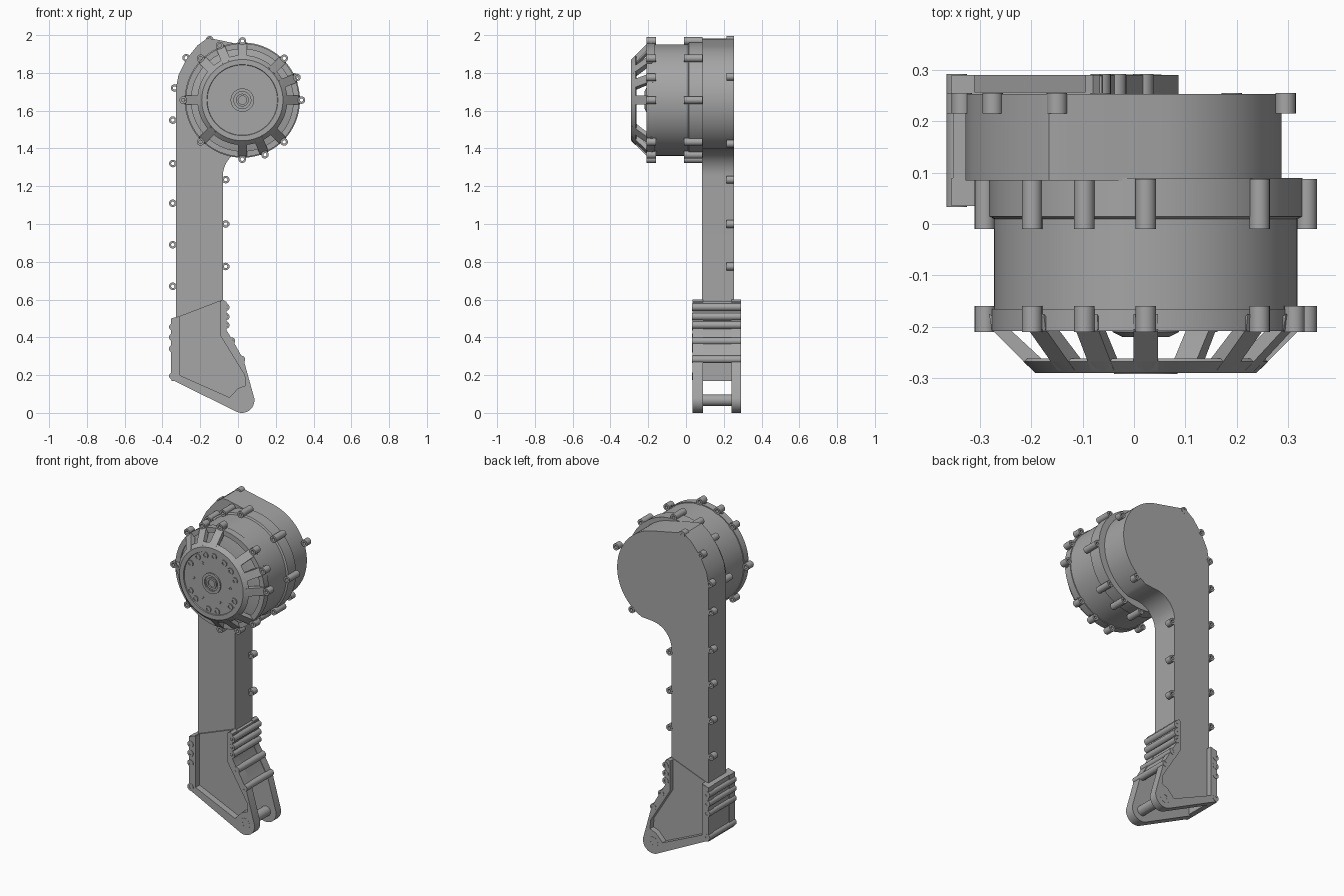
import bpy, bmesh, math
from mathutils import Vector

old = bpy.data.objects.get("Cube")
if old:
    bpy.data.objects.remove(old, do_unlink=True)

grey = bpy.data.materials.new("machined_grey")
grey.use_nodes = True
tone = (0.38, 0.38, 0.38, 1)
grey.diffuse_color = tone
bsdf = next(n for n in grey.node_tree.nodes if n.type == 'BSDF_PRINCIPLED')
bsdf.inputs["Base Color"].default_value = tone
bsdf.inputs["Roughness"].default_value = 0.6


def finish(name, bm):
    bmesh.ops.recalc_face_normals(bm, faces=bm.faces)
    mesh = bpy.data.meshes.new(name)
    bm.to_mesh(mesh)
    bm.free()
    mesh.materials.append(grey)
    mesh.shade_smooth()
    mesh.set_sharp_from_angle(angle=math.radians(32))
    ob = bpy.data.objects.new(name, mesh)
    bpy.context.collection.objects.link(ob)
    return ob


def upright(u, v, w):
    return Vector((u, w, v))


def extrude(name, pts, a, b, place=upright):
    """Extrude a flat outline between depths a and b."""
    bm = bmesh.new()
    ends = [[bm.verts.new(place(u, v, w)) for u, v in pts] for w in (a, b)]
    for ring in ends:
        bm.faces.new(ring)
    n = len(pts)
    for i in range(n):
        j = (i + 1) % n
        bm.faces.new((ends[0][i], ends[0][j], ends[1][j], ends[1][i]))
    return finish(name, bm)


def lathe(name, x, z, profile, closed=False, steps=64):
    """Turn a (radius, y) profile around an axis along y."""
    bm = bmesh.new()
    rings = []
    for r, y in profile:
        if r == 0:
            rings.append([bm.verts.new((x, y, z))] * steps)
        else:
            rings.append([bm.verts.new((x + r * math.cos(k * math.tau / steps), y,
                                        z + r * math.sin(k * math.tau / steps)))
                          for k in range(steps)])
    pairs = list(zip(rings, rings[1:]))
    if closed:
        pairs.append((rings[-1], rings[0]))
    for p, q in pairs:
        for k in range(steps):
            m = (k + 1) % steps
            bm.faces.new(dict.fromkeys((p[k], p[m], q[m], q[k])))
    return finish(name, bm)


def tube(name, x, z, y0, y1, r=0.02, hole=0.009, steps=20):
    return lathe(name, x, z, [(r, y0), (r, y1), (hole, y1), (hole, y0)], True, steps)


def arc(cx, cz, r, a, b, n):
    return [(cx + r * math.cos(math.radians(a + (b - a) * i / n)),
             cz + r * math.sin(math.radians(a + (b - a) * i / n))) for i in range(n + 1)]


# Motor can with joint flange
MX, MZ = 0.023, 1.656
lathe("motor_body", MX, MZ, [(0, -0.2), (0.285, -0.2), (0.295, -0.195), (0.295, 0.01),
                             (0.305, 0.015), (0.305, 0.09), (0, 0.09)], steps=96)
lathe("motor_front_ring", MX, MZ, [(0.27, -0.208), (0.3, -0.208), (0.3, -0.165),
                                   (0.27, -0.165)], True, 96)
lathe("motor_inner_hub", MX, MZ, [(0.065, -0.19), (0.065, -0.21), (0.045, -0.22), (0, -0.22)])

# Front cap with shallow recess and shaft boss
lathe("motor_cap", MX, MZ, [(0, -0.262), (0.232, -0.262), (0.238, -0.268), (0.215, -0.29),
                            (0.188, -0.29), (0.186, -0.284), (0, -0.284)], steps=96)
tube("shaft_boss", MX, MZ, -0.292, -0.27, 0.062, 0.045, 40)
tube("shaft_end", MX, MZ, -0.292, -0.27, 0.034, 0.022, 32)
for a in (20, 40, 60, 85, 105, 125, 150, 210, 228, 262, 282, 318, 335):
    t = math.radians(a)
    tube("cap_screw_seat", MX + 0.166 * math.cos(t), MZ + 0.166 * math.sin(t),
         -0.29, -0.275, 0.019, 0.01, 16)
for a in (0, 120, 180, 240, 300):
    t = math.radians(a)
    tube("cap_pin_hole", MX + 0.122 * math.cos(t), MZ + 0.122 * math.sin(t),
         -0.287, -0.275, 0.009, 0.005, 12)

# Bolt lugs and cage spokes around the motor
spoke = [(0.305, -0.175), (0.3, -0.205), (0.22, -0.285), (0.2, -0.265), (0.27, -0.2)]
for a in (0, 22.5, 45, 90, 112.5, 135, 180, 225, 270, 292.5, 315):
    t = math.radians(a)
    c, s = math.cos(t), math.sin(t)
    lx, lz = MX + 0.313 * c, MZ + 0.313 * s
    tube("front_lug", lx, lz, -0.21, -0.16)
    if a != 22.5:
        tube("rear_lug", lx, lz, -0.01, 0.088)
    extrude("cage_spoke", spoke, -0.024, 0.024,
            lambda r, y, w: Vector((MX + r * c - w * s, y, MZ + r * s + w * c)))

# Rear housing and arm in one outline
outline = [(-0.328, 0.42), (-0.328, 1.72), (-0.315, 1.79), (-0.275, 1.87), (-0.215, 1.945),
           (-0.165, 1.982), (-0.13, 1.98)]
outline += arc(0, 1.66, 0.287, 80, -65, 36)
outline += arc(0.06, 1.255, 0.14, 95, 180, 10) + [(-0.08, 0.42)]
extrude("arm_housing", outline, 0.085, 0.253)

# Cover lugs along the back edge
cover_lugs = [(-0.345, z) for z in (1.55, 1.32, 1.11, 0.89, 0.67)]
cover_lugs += [(-0.065, z) for z in (1.235, 1.0, 0.775)]
cover_lugs += [(-0.335, 1.72), (-0.275, 1.88), (-0.15, 1.975), (0.295, 1.78), (0.19, 1.425)]
for x, z in cover_lugs:
    tube("cover_lug", x, z, 0.215, 0.255)

# Foot clevis: two cheeks with raised rims
EX, EZ = 0.02, 0.067
outer = [(-0.08, 0.6), (-0.06, 0.585), (-0.062, 0.44), (-0.02, 0.37), (0.03, 0.28)]
outer += arc(EX, EZ, 0.067, 10, -116, 16) + [(-0.355, 0.178), (-0.355, 0.5), (-0.328, 0.505)]
inner = [(-0.31, 0.512), (-0.31, 0.2), (-0.045, 0.082), (0.0, 0.13), (0.04, 0.145),
         (0.035, 0.2), (-0.094, 0.41), (-0.094, 0.592)]
for side, panel, rim in (("front", (0.074, 0.09), (0.035, 0.082)),
                         ("back", (0.242, 0.257), (0.248, 0.29))):
    extrude(side + "_cheek", outer, *panel)
    extrude(side + "_cheek_rim", outer + inner, *rim)
    tube(side + "_pivot_eye", EX, EZ, rim[0] - 0.001, rim[1] + 0.001, 0.034, 0.014, 32)

# Clevis side walls, ribbed by full depth bolt tubes
extrude("left_wall", [(-0.352, 0.17), (-0.352, 0.5), (-0.32, 0.51), (-0.32, 0.17)], 0.037, 0.288)
extrude("right_wall", [(-0.062, 0.59), (-0.064, 0.44), (0.028, 0.275), (0.0, 0.27),
                       (-0.092, 0.42), (-0.092, 0.59)], 0.037, 0.288)
foot_tubes = [(-0.345, z) for z in (0.455, 0.4, 0.34, 0.195)]
foot_tubes += [(-0.065, 0.56), (-0.065, 0.51), (-0.065, 0.465), (-0.035, 0.38), (0.018, 0.283)]
for x, z in foot_tubes:
    tube("foot_bolt_tube", x, z, 0.033, 0.292)

# Pivot pin between the cheeks
tube("pivot_pin", EX, EZ, 0.08, 0.25, 0.03, 0.014, 32)
